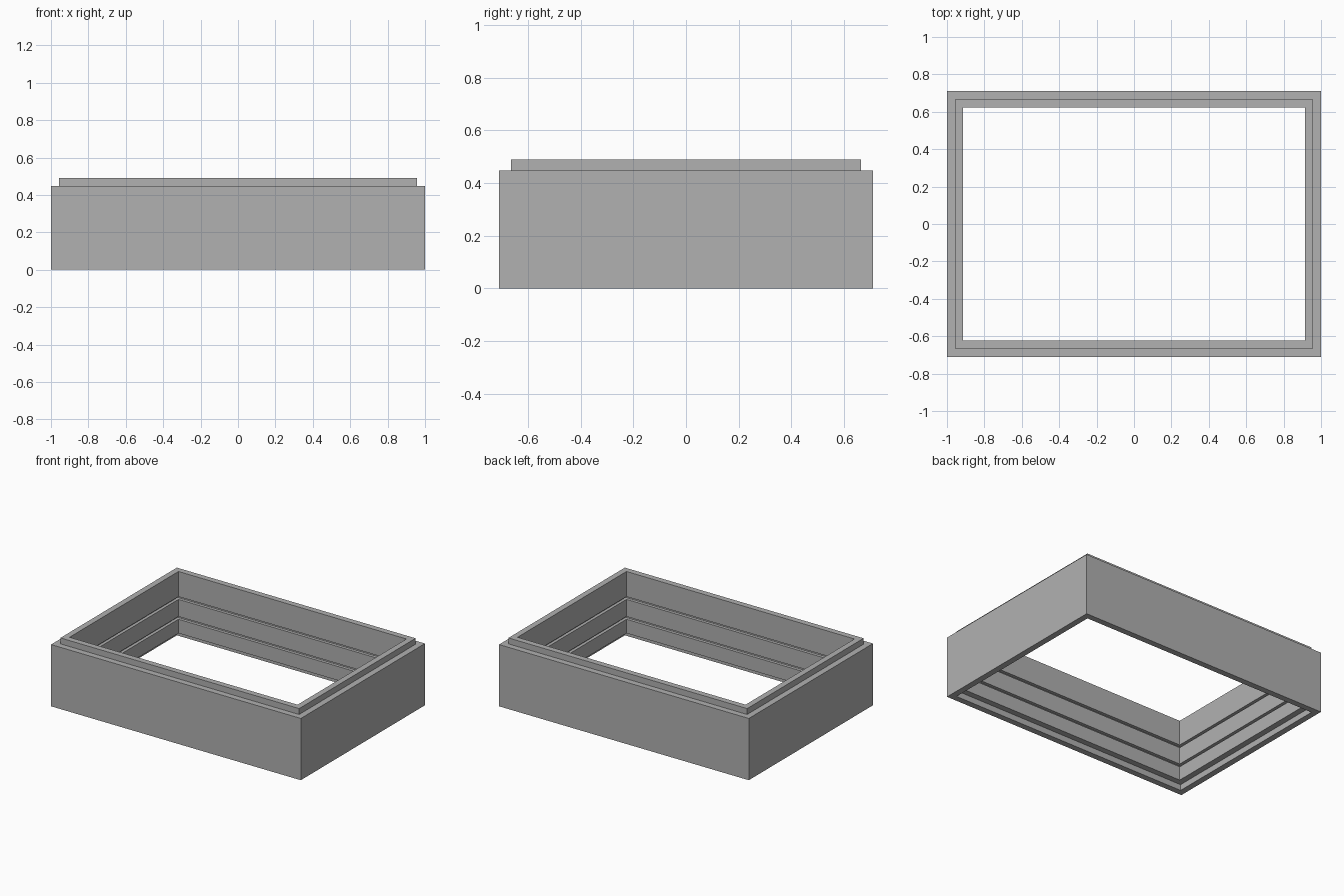
import bpy
import bmesh

cube = bpy.data.objects.get("Cube")
if cube:
    bpy.data.objects.remove(cube, do_unlink=True)

# Plain grey material
grey = bpy.data.materials.new("plain_grey")
grey.use_nodes = True
colour = (0.44, 0.44, 0.44, 1)
grey.diffuse_color = colour
grey.node_tree.nodes["Principled BSDF"].inputs["Base Color"].default_value = colour

HALF_X, HALF_Y = 1.0, 0.71
LIP, WALL = 0.044, 0.087       # inset of the stacking lip and of the inner wall
HEIGHT, TOP = 0.447, 0.49
REBATE = TOP - HEIGHT
GROOVE_H, GROOVE_D = 0.02, 0.022


def wall_profile():
    """Closed wall section as (inset, height) points."""
    pts = [(0, 0), (0, HEIGHT), (LIP, HEIGHT), (LIP, TOP), (WALL, TOP)]
    # Two grooves cut around the inner wall
    for z in (0.308, 0.164):
        pts += [(WALL, z), (WALL - GROOVE_D, z),
                (WALL - GROOVE_D, z - GROOVE_H), (WALL, z - GROOVE_H)]
    # Rebate underneath that fits over the lip of another frame
    pts += [(WALL, REBATE), (LIP, REBATE), (LIP, 0)]
    return pts


def sweep_rectangle(name, profile):
    """Carry a section round the four mitred corners of the frame."""
    bm = bmesh.new()
    rings = []
    for sx, sy in ((-1, -1), (1, -1), (1, 1), (-1, 1)):
        rings.append([bm.verts.new((sx * (HALF_X - d), sy * (HALF_Y - d), z))
                      for d, z in profile])
    n = len(profile)
    for i, ring in enumerate(rings):
        following = rings[(i + 1) % len(rings)]
        for j in range(n):
            k = (j + 1) % n
            bm.faces.new((ring[j], following[j], following[k], ring[k]))
    bmesh.ops.recalc_face_normals(bm, faces=bm.faces[:])
    mesh = bpy.data.meshes.new(name)
    bm.to_mesh(mesh)
    bm.free()
    mesh.materials.append(grey)
    obj = bpy.data.objects.new(name, mesh)
    bpy.context.collection.objects.link(obj)
    return obj


# Open stacking frame
sweep_rectangle("stacking_frame", wall_profile())
